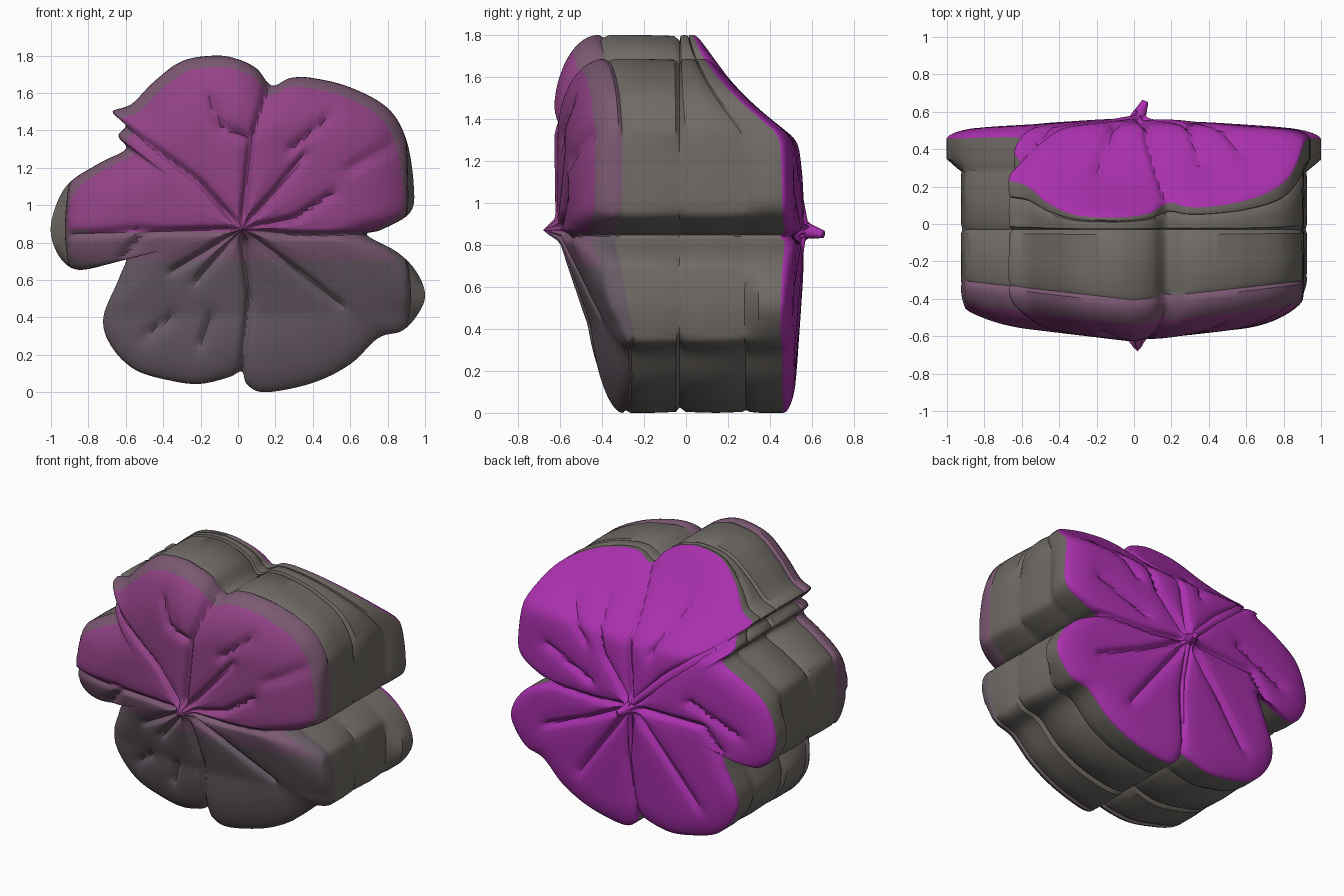
import bpy, bmesh, math
from mathutils import Vector

if "Cube" in bpy.data.objects:
    bpy.data.objects.remove(bpy.data.objects["Cube"])

CX, CZ = 0.02, 0.87
# outline of the petals, seen from the front (x, z)
OUTLINE = [(-.12, 1.8), (-.3, 1.77), (-.45, 1.66), (-.57, 1.54), (-.67, 1.5), (-.6, 1.43), (-.64, 1.37),
           (-.6, 1.3), (-.75, 1.22), (-.92, 1.1), (-1, .9), (-.97, .75), (-.88, .66), (-.75, .67), (-.6, .73),
           (-.64, .6), (-.72, .4), (-.68, .25), (-.55, .12), (-.35, .06), (-.2, .045), (-.05, .08),
           (.02, .11), (.05, .04), (.15, .0), (.4, .05), (.6, .15), (.75, .29), (.88, .33), (.97, .43),
           (1, .53), (.95, .65), (.85, .75), (.69, .84), (.77, .87), (.92, .96), (.94, 1.1), (.9, 1.35),
           (.8, 1.52), (.6, 1.63), (.4, 1.68), (.28, 1.68), (.18, 1.64), (.1, 1.73), (0, 1.78)]
C = (CX, CZ)
# vein creases (polylines in x, z) on each face
MAIN = [[C, (-.2, 1.12), (-.64, 1.45)], [C, (.07, 1.35), (.16, 1.62)], [C, (-.5, .86), (-.62, .72)],
        [C, (.3, .84), (.7, .84)], [C, (.06, .5), (.02, .1)]]
FRONT = MAIN + [[(.06, 1.36), (-.1, 1.42), (-.15, 1.58)], [C, (.22, 1.1), (.36, 1.27)],
                [(.28, 1.3), (.48, 1.46)], [C, (.3, .93), (.5, 1.06)], [(.6, 1.2), (.82, 1.32)],
                [(-.5, .87), (-.93, .84)], [C, (.28, .68), (.55, .47)], [C, (-.22, .6)],
                [C, (-.35, .65)], [(-.36, .4), (-.5, .3)], [(-.15, .4), (-.2, .26)]]
BACK = MAIN + [[C, (.25, 1.15), (.35, 1.45)], [(.4, 1.2), (.58, 1.42)], [(-.1, 1.25), (-.2, 1.5)],
               [C, (.35, .7), (.7, .55)], [C, (.3, .5), (.45, .3)], [C, (-.25, .55), (-.45, .3)],
               [(-.4, 1.0), (-.75, .85)], [(.35, .95), (.7, 1.1)]]


def smooth_loop(pts, n):
    out, k = [], len(pts)
    for i in range(k):
        a, b, c, d = (Vector(pts[(i + j) % k]) for j in (-1, 0, 1, 2))
        for s in range(n):
            t = s / n
            out.append(.5 * (2 * b + (c - a) * t + (2 * a - 5 * b + 4 * c - d) * t * t
                             + (3 * b - a - 3 * c + d) * t ** 3))
    return out


def crease(x, z, veins):
    best = 9
    for line in veins:
        for a, b in zip(line, line[1:]):
            dx, dz = b[0] - a[0], b[1] - a[1]
            t = max(0, min(1, ((x - a[0]) * dx + (z - a[1]) * dz) / (dx * dx + dz * dz)))
            best = min(best, math.hypot(x - a[0] - t * dx, z - a[1] - t * dz))
    return .035 * math.exp(-(best / .018) ** 2) + .012 * math.exp(-(best / .06) ** 2)


def rounding(t, start):
    s = max(0, (t - start) / (1 - start))
    return 1 - math.sqrt(max(0, 1 - s * s))


def tip(x, z):
    return .1 * math.exp(-((x - CX) ** 2 + (z - CZ) ** 2) / .0016)


def front_y(x, z, t):
    d = max(0, CZ - z)
    fall = .35 * min(d, .45) + .15 * max(0, d - .45)
    y = -.63 + fall + .12 * abs(x)
    edge = .09 + .11 * max(0, min(1, (z - .5) / .5))
    return y + edge * rounding(t, .6) + crease(x, z, FRONT) * (1 - t * .4) - tip(x, z)


def back_y(x, z, t):
    d = max(0, 1.8 - z)
    a = .575 - .07 * math.hypot(x, z - CZ)
    b = .085 + .35 * d + 1.15 * d * d
    y = (a + b - math.sqrt((a - b) ** 2 + .0025)) / 2   # soft minimum of flat back and top slope
    return y - .05 * rounding(t, .8) - crease(x, z, BACK) * (1 - t * .4) + tip(x, z)


def squeeze(x, y):
    # rear petals flare wider than the front
    f = max(0, min(1, (.34 - y) / .06))
    over = max(0, abs(x) - .9)
    return x - math.copysign(over * .75 * f, x)


loop = smooth_loop(OUTLINE, 6)
N = len(loop)
ts = [i / 34 for i in range(1, 28)] + [.82 + .18 * math.sin(i / 9 * math.pi / 2) for i in range(1, 10)]
ts = sorted(ts)
bm = bmesh.new()


def ring(t, yfun):
    vs = []
    for p in loop:
        x, z = CX + (p.x - CX) * t, CZ + (p.y - CZ) * t
        y = yfun(x, z)
        vs.append(bm.verts.new((squeeze(x, y), y, z)))
    return vs


# front cap, wall with seams, back cap as one stack of rings
rings = [ring(t, lambda x, z, t=t: front_y(x, z, t)) for t in ts]


def wall(f, back):
    def fun(x, z):
        seam = -.03
        if back:
            return seam + (back_y(x, z, 1) - seam) * f
        return front_y(x, z, 1) * (1 - f) + seam * f
    return fun


for f, s, b in [(.06, .985, 0), (.14, 1, 0), (.5, 1, 0), (.93, .995, 0), (1, .97, 0),
                (.06, .995, 1), (.35, 1, 1), (.6, .995, 1), (.64, .985, 1), (.68, .995, 1), (.78, 1, 1), (.9, 1, 1)]:
    rings.append(ring(s, wall(f, b)))
rings += [ring(t, lambda x, z, t=t: back_y(x, z, t)) for t in reversed(ts)]

nf = len(ts)
for k, (a, b) in enumerate(zip(rings, rings[1:])):
    for i in range(N):
        j = (i + 1) % N
        face = bm.faces.new((a[i], a[j], b[j], b[i]))
        c = face.calc_center_median()
        if k < nf - 6:
            face.material_index = 1 if c.z > .86 else (2 if c.z > .7 else 3)
        elif k < nf:
            face.material_index = 2 if c.z > .86 else 3
        elif k > nf + 11:
            face.material_index = 0
        else:
            face.material_index = 4
for r, fun, m in ((rings[0], front_y, 1), (rings[-1], back_y, 0)):
    mid = bm.verts.new((CX, fun(CX, CZ, 0), CZ))
    for i in range(N):
        f = bm.faces.new((mid, r[i], r[(i + 1) % N]))
        f.material_index = m
bmesh.ops.recalc_face_normals(bm, faces=bm.faces[:])
mesh = bpy.data.meshes.new("petal_body")
bm.to_mesh(mesh)
bm.free()
body = bpy.data.objects.new("petal_body", mesh)
bpy.context.collection.objects.link(body)


def material(name, col):
    m = bpy.data.materials.new(name)
    m.diffuse_color = (*col, 1)
    m.use_nodes = True
    m.node_tree.nodes["Principled BSDF"].inputs["Base Color"].default_value = m.diffuse_color
    return m


mats = [material("back_magenta", (.40, .03, .42)), material("front_pink", (.29, .055, .24)),
        material("front_mauve", (.20, .10, .17)), material("front_grey", (.15, .115, .14)),
        material("side_grey", (.16, .145, .13))]
for m in mats:
    mesh.materials.append(m)
bpy.context.view_layer.objects.active = body
body.select_set(True)
bpy.ops.object.shade_smooth_by_angle(angle=math.radians(40))


# raised ribs on the back
def rib(name, pts, r):
    cu = bpy.data.curves.new(name, 'CURVE')
    cu.dimensions = '3D'
    cu.bevel_depth, cu.bevel_resolution, cu.use_fill_caps = r, 2, True
    sp = cu.splines.new('POLY')
    sp.points.add(len(pts) - 1)
    for p, (x, y, z, w) in zip(sp.points, pts):
        p.co, p.radius = (x, y, z, 1), w
    cu.materials.append(mats[0])
    bpy.context.collection.objects.link(bpy.data.objects.new(name, cu))


rib("back_torn_rib", [(.04, .57, .87, .6), (-.12, .53, 1.02, 1), (-.28, .5, 1.16, 1.4),
                      (-.42, .47, 1.27, 1.6), (-.52, .4, 1.34, 1.2)], .03)
rib("back_lower_rib", [(.03, .56, .86, .8), (.05, .52, .6, 1), (.03, .5, .3, .7)], .018)
rib("back_stem_tip", [(.02, .56, .87, 1.4), (.04, .61, .86, 1), (.06, .655, .85, .6)], .03)
